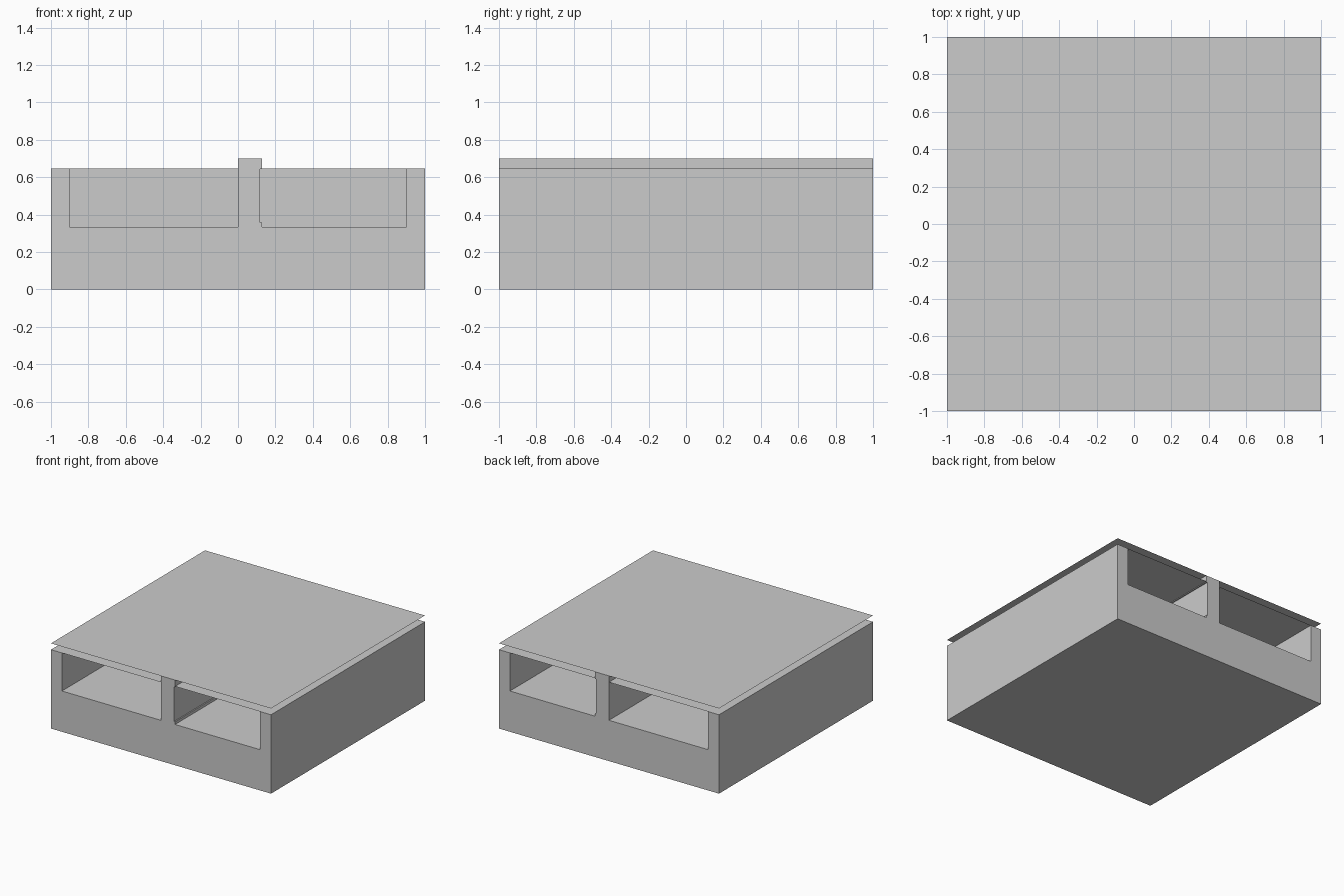
import bpy

if "Cube" in bpy.data.objects:
    bpy.data.objects.remove(bpy.data.objects["Cube"])

def mesh_object(name, verts, faces):
    mesh = bpy.data.meshes.new(name)
    mesh.from_pydata(verts, [], faces)
    mesh.update()
    obj = bpy.data.objects.new(name, mesh)
    bpy.context.collection.objects.link(obj)
    return obj

def prism(name, profile, y0=-1.0, y1=1.0):
    """Extrude an x-z profile (counter-clockwise from the front) along y."""
    n = len(profile)
    verts = [(x, y, z) for y in (y0, y1) for x, z in profile]
    faces = [tuple(range(n)), tuple(range(2 * n - 1, n - 1, -1))]
    faces += [(i, i + n, (i + 1) % n + n, (i + 1) % n) for i in range(n)]
    return mesh_object(name, verts, faces)

def sheet(name, x0, x1, z):
    return mesh_object(name, [(x0, -1, z), (x1, -1, z), (x1, 1, z), (x0, 1, z)],
                       [(0, 1, 2, 3)])

WALL, FLOOR, RIM, TOP = 0.90, 0.335, 0.648, 0.70

# Base with raised side walls
prism("base_tray", [(-1, 0), (1, 0), (1, RIM), (WALL, RIM), (WALL, FLOOR),
                    (-WALL, FLOOR), (-WALL, RIM), (-1, RIM)])

# Divider with a shallow recess on its right side
prism("divider", [(0, FLOOR), (0.128, FLOOR), (0.128, 0.357), (0.118, 0.357),
                  (0.118, 0.643), (0.128, 0.643), (0.128, TOP), (0, TOP)])

# Partitions closing each bay halfway along
for side, x0, x1 in (("left", -WALL, 0), ("right", 0.118, WALL)):
    prism(side + "_partition", [(x0, FLOOR), (x1, FLOOR), (x1, RIM), (x0, RIM)],
          -0.01, 0.01)

# Ceilings over the bays and the thin top sheet
sheet("left_ceiling", -WALL, 0, RIM)
sheet("right_ceiling", 0.118, WALL, RIM)
sheet("top_sheet", -1, 1, TOP)
